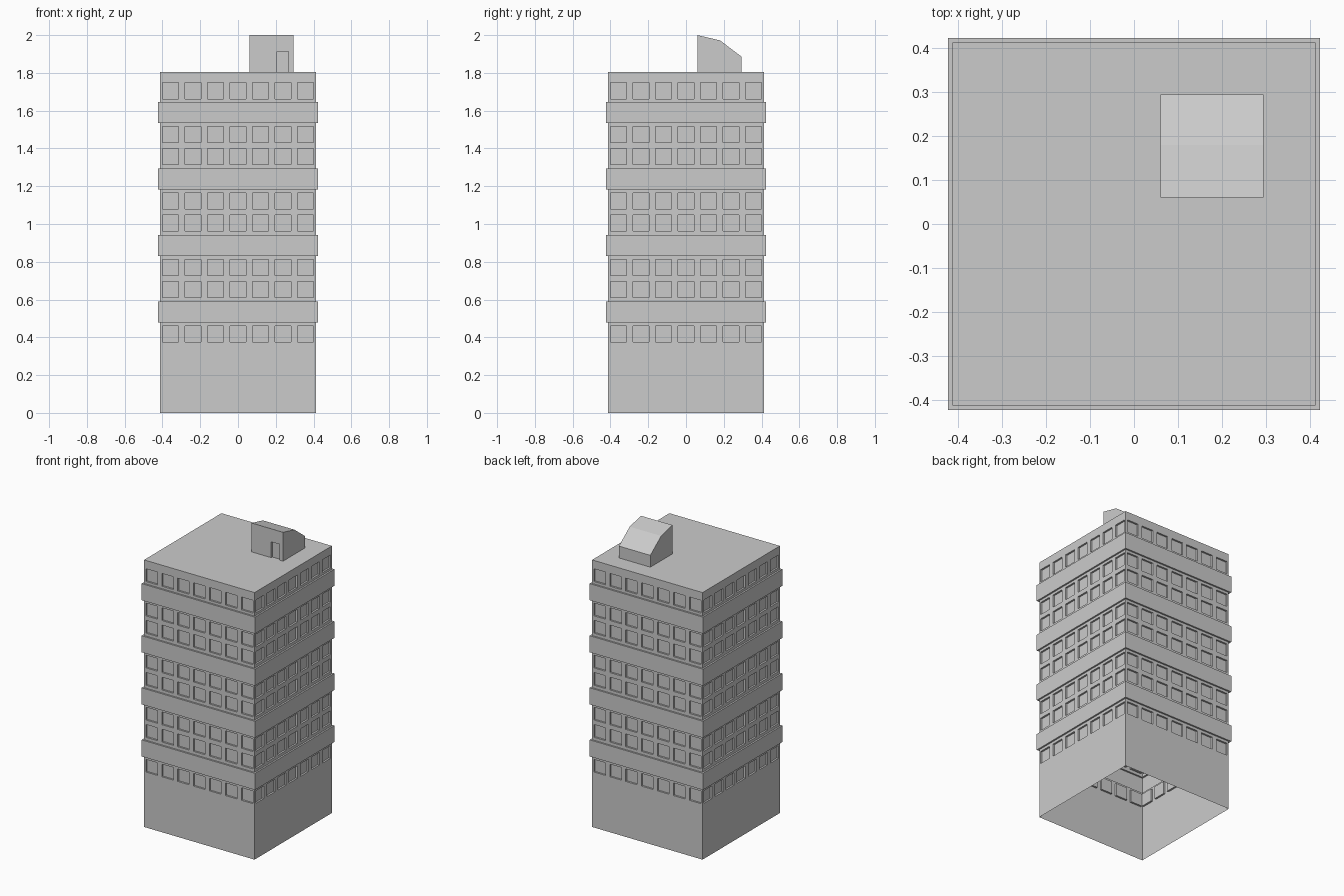
import bpy, bmesh
from math import pi
from mathutils import Vector, Matrix

if "Cube" in bpy.data.objects:
    bpy.data.objects.remove(bpy.data.objects["Cube"])

HALF, BAND = 0.413, 0.424          # wall and band half-widths
WIN, PITCH, DEPTH = 0.086, 0.119, 0.012
ROOF = 1.805


def quad(bm, pts):
    return bm.faces.new([bm.verts.new(p) for p in pts])


def recess(bm, faces, depth):
    for f in faces:
        f.normal_update()
        n = f.normal.copy()
        new = bmesh.ops.extrude_discrete_faces(bm, faces=[f])["faces"][0]
        bmesh.ops.translate(bm, verts=new.verts[:], vec=-n * depth)


def finish(bm, name):
    bmesh.ops.remove_doubles(bm, verts=bm.verts[:], dist=0.0005)
    me = bpy.data.meshes.new(name)
    bm.to_mesh(me)
    bm.free()
    ob = bpy.data.objects.new(name, me)
    bpy.context.collection.objects.link(ob)
    return ob


# Wall outline from ground to roof: (z, half-width, window row starts here)
levels = [(0, HALF, False), (0.375, HALF, True), (0.46, HALF, False)]
for i in range(4):
    z = 0.478 + 0.352 * i
    levels += [(z, HALF, False), (z, BAND, False),
               (z + 0.112, BAND, False), (z + 0.112, HALF, False)]
    rows = (0.132, 0.249) if i < 3 else (0.129,)
    for r in rows:
        levels += [(z + r, HALF, True), (z + r + WIN, HALF, False)]
levels.append((ROOF, HALF, False))

# Window column edges
inner = []
for i in range(7):
    c = (i - 3) * PITCH
    inner += [c - WIN / 2, c + WIN / 2]

# Tower: four hollow walls with recessed windows and projecting bands
bm = bmesh.new()
windows = []
for side in range(4):
    rot = Matrix.Rotation(side * pi / 2, 3, 'Z')
    for (z0, h0, win), (z1, h1, _) in zip(levels, levels[1:]):
        a, b = [-h0] + inner + [h0], [-h1] + inner + [h1]
        for c in range(15):
            f = quad(bm, [rot @ Vector(p) for p in (
                (a[c], -h0, z0), (a[c + 1], -h0, z0),
                (b[c + 1], -h1, z1), (b[c], -h1, z1))])
            if win and c % 2:
                windows.append(f)
recess(bm, windows, DEPTH)
quad(bm, [(-HALF, -HALF, ROOF), (HALF, -HALF, ROOF),
          (HALF, HALF, ROOF), (-HALF, HALF, ROOF)])
finish(bm, "tower")

# Rooftop stair house with sloped back and recessed door
profile = [(0.06, ROOF), (0.06, 1.912), (0.06, 2.0),
           (0.18, 1.972), (0.295, 1.885), (0.295, ROOF)]
xs = [0.06, 0.206, 0.267, 0.295]
bm = bmesh.new()
door = None
for i, ((y0, z0), (y1, z1)) in enumerate(zip(profile, profile[1:])):
    for j, (xa, xb) in enumerate(zip(xs, xs[1:])):
        f = quad(bm, [(xa, y0, z0), (xb, y0, z0), (xb, y1, z1), (xa, y1, z1)])
        if i == 0 and j == 1:
            door = f
recess(bm, [door], DEPTH)
quad(bm, [(xs[0], y, z) for y, z in profile])
quad(bm, [(xs[-1], y, z) for y, z in reversed(profile)])
finish(bm, "stair_house")
